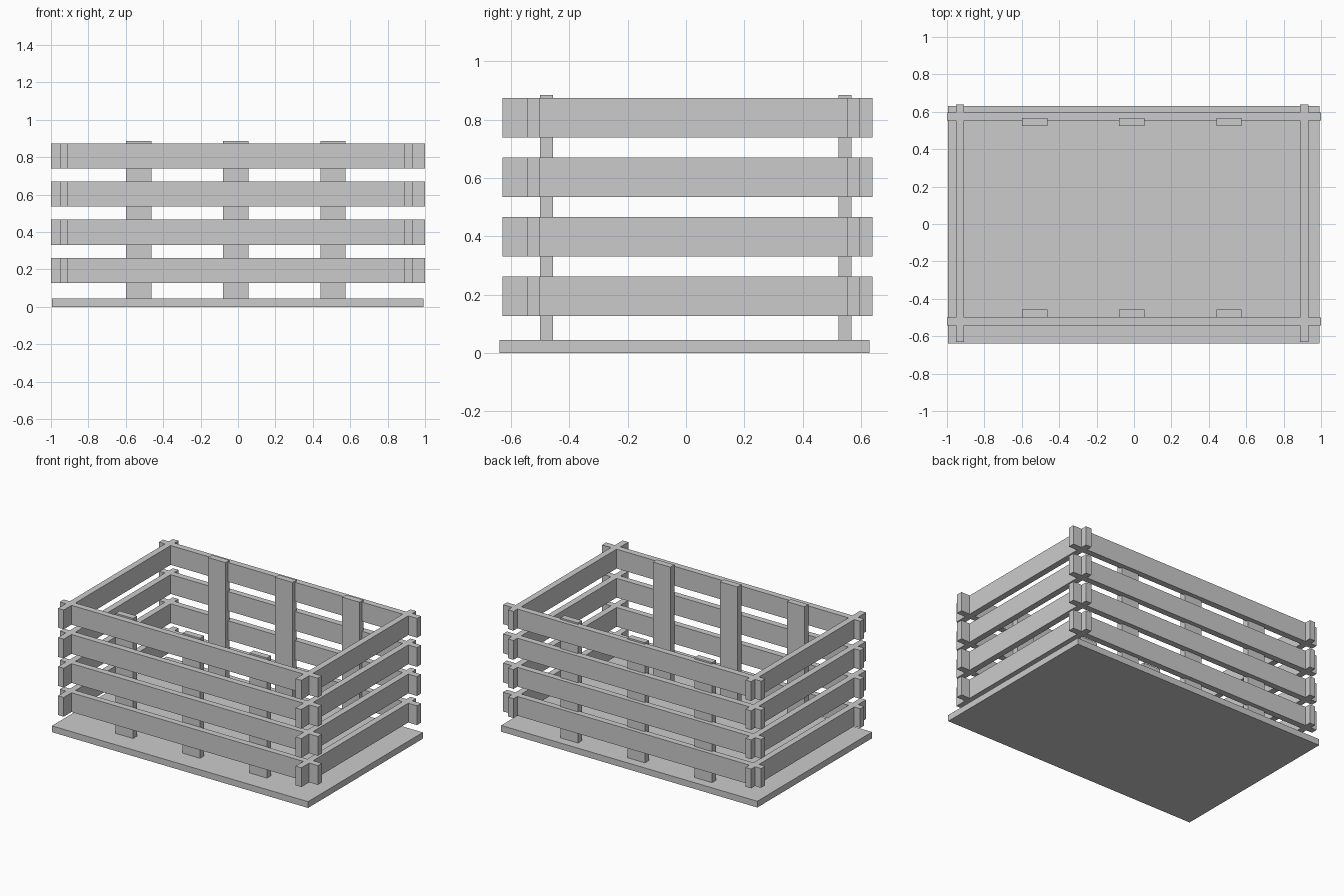
import bpy, bmesh
from mathutils import Vector

if "Cube" in bpy.data.objects:
    bpy.data.objects.remove(bpy.data.objects["Cube"])


def board(name, lo, hi):
    """Rectangular board spanning two opposite corners."""
    lo, hi = Vector(lo), Vector(hi)
    size = hi - lo
    bm = bmesh.new()
    bmesh.ops.create_cube(bm, size=1)
    bmesh.ops.scale(bm, vec=size, verts=bm.verts)
    mesh = bpy.data.meshes.new(name)
    bm.to_mesh(mesh)
    bm.free()
    ob = bpy.data.objects.new(name, mesh)
    ob.location = (lo + hi) / 2
    bpy.context.collection.objects.link(ob)
    return ob


THICK = 0.044      # board thickness
HEIGHT = 0.135     # slat height
PITCH = 0.204      # spacing between slat layers

# Floor panel
board("base_panel", (-0.994, -0.64, 0), (0.991, 0.63, THICK))

# Four layers of crossing slats
for i in range(4):
    z0 = 0.127 + i * PITCH
    z1 = z0 + HEIGHT
    for side, y in (("front", -0.544), ("back", 0.553)):
        board(f"{side}_slat_{i + 1}", (-1, y, z0), (1, y + THICK, z1))
    for side, x in (("left", -0.953), ("right", 0.888)):
        board(f"{side}_slat_{i + 1}", (x, -0.63, z0), (x + THICK, 0.64, z1))

# Upright battens inside the long walls
for side, y in (("front", -0.5), ("back", 0.523)):
    for i in range(3):
        x = -0.598 + i * 0.519
        board(f"{side}_post_{i + 1}", (x, y, THICK), (x + 0.135, y + THICK, 0.885))
